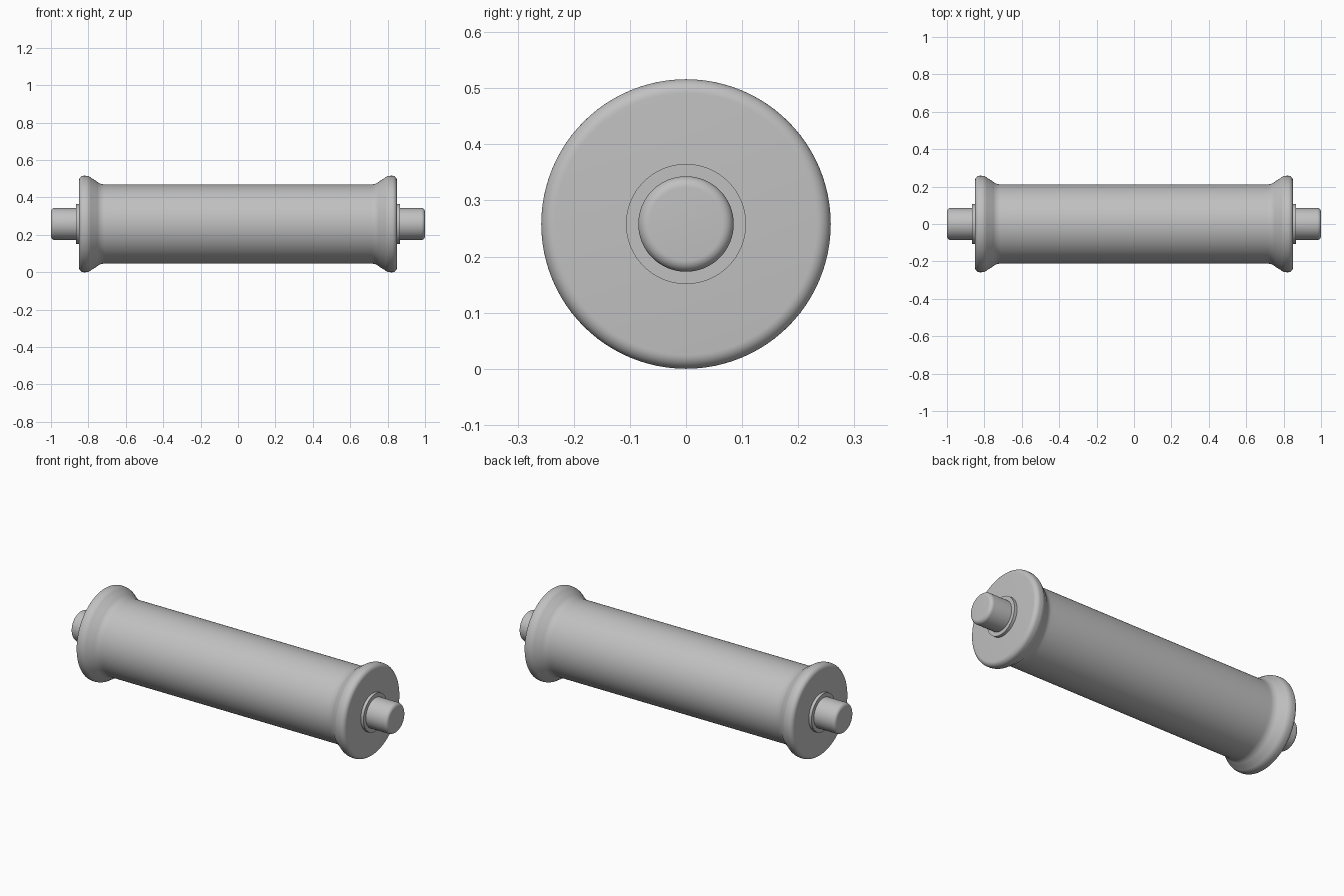
import bpy, bmesh, math
from mathutils import Matrix, Vector

cube = bpy.data.objects.get("Cube")
if cube:
    bpy.data.objects.remove(cube, do_unlink=True)

AXIS_Z = 0.258
SEGMENTS = 96

grey = bpy.data.materials.new("plain grey")
grey.use_nodes = True
COLOUR = (0.53, 0.53, 0.53, 1)
grey.diffuse_color = COLOUR
grey.node_tree.nodes["Principled BSDF"].inputs["Base Color"].default_value = COLOUR


def arc(cx, r, radius, start, end, steps=8):
    """Points (x, r) along an arc, angles in degrees."""
    angles = [math.radians(start + (end - start) * i / steps) for i in range(steps + 1)]
    return [(cx + radius * math.cos(a), r + radius * math.sin(a)) for a in angles]


def lathe(name, half):
    """Spin a right-half profile, mirrored in x, about the roller axis."""
    profile = [(-x, r) for x, r in reversed(half)] + half
    bm = bmesh.new()
    verts = [bm.verts.new((x, 0, r)) for x, r in profile]
    edges = [bm.edges.new(pair) for pair in zip(verts, verts[1:])]
    bmesh.ops.spin(bm, geom=verts + edges, cent=(0, 0, 0), axis=(1, 0, 0),
                   angle=math.tau, steps=SEGMENTS, use_duplicate=False)
    bmesh.ops.remove_doubles(bm, verts=bm.verts, dist=0.0001)
    bmesh.ops.recalc_face_normals(bm, faces=bm.faces)
    mesh = bpy.data.meshes.new(name)
    bm.to_mesh(mesh)
    bm.free()
    mesh.materials.append(grey)
    obj = bpy.data.objects.new(name, mesh)
    obj.location.z = AXIS_Z
    bpy.context.collection.objects.link(obj)
    bpy.ops.object.select_all(action="DESELECT")
    bpy.context.view_layer.objects.active = obj
    obj.select_set(True)
    bpy.ops.object.shade_smooth_by_angle(angle=math.radians(35))
    return obj


# Roller drum: cylinder, concave fillet, rounded rim, flat end
lathe("roller_drum",
      [(0.70, 0.212)]
      + arc(0.715, 0.272, 0.06, 270, 315)
      + arc(0.815, 0.213, 0.045, 135, 90)
      + arc(0.825, 0.233, 0.025, 90, 0)
      + [(0.85, 0)])

# Bearing collar standing slightly proud of both ends
lathe("bearing_collar", [(0.867, 0.107), (0.867, 0)])

# Axle through the drum with rounded tips
lathe("axle", [(0.85, 0.085)] + arc(0.98, 0.065, 0.02, 90, 0) + [(1.0, 0)])
